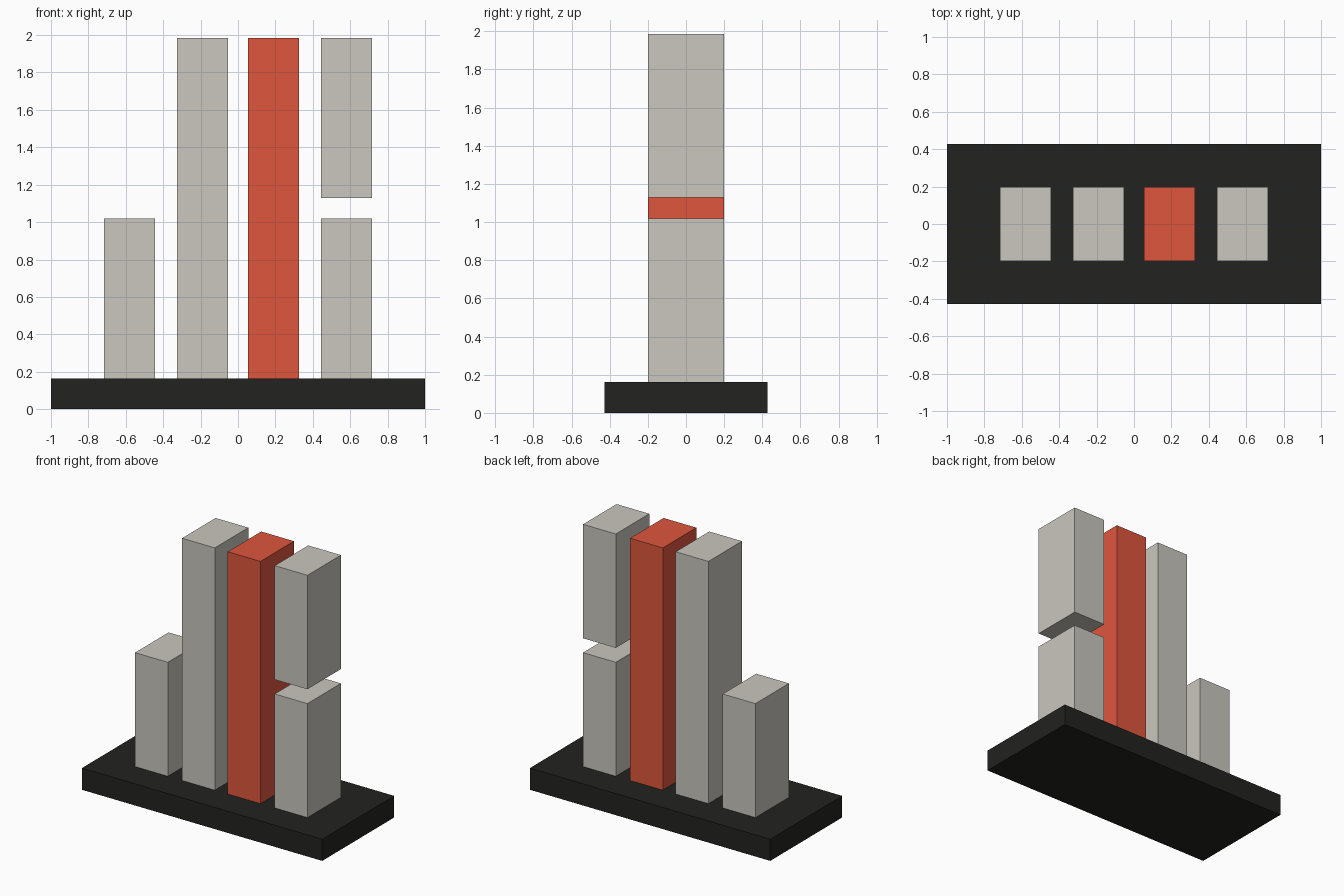
import bpy

if "Cube" in bpy.data.objects:
    bpy.data.objects.remove(bpy.data.objects["Cube"])


def material(name, color):
    mat = bpy.data.materials.new(name)
    mat.diffuse_color = (*color, 1.0)
    mat.use_nodes = True
    mat.node_tree.nodes["Principled BSDF"].inputs["Base Color"].default_value = mat.diffuse_color
    return mat


def block(name, x, half_x, half_y, z0, z1, mat):
    bpy.ops.mesh.primitive_cube_add(size=2, location=(x, 0, (z0 + z1) / 2))
    obj = bpy.context.object
    obj.name = name
    obj.scale = (half_x, half_y, (z1 - z0) / 2)
    bpy.ops.object.transform_apply(location=False, rotation=False, scale=True)
    obj.data.materials.append(mat)
    return obj


black = material("black", (0.016, 0.016, 0.0145))
stone = material("stone", (0.59, 0.57, 0.52))
red = material("red", (0.73, 0.093, 0.048))

BASE_TOP, MID, TOP = 0.163, 1.02, 1.985
BLOCK_HEIGHT = MID - BASE_TOP

# Plinth
block("base", 0, 1.0, 0.427, 0, BASE_TOP, black)

# Bars standing in a row; the last is split, its upper half floating
bars = [
    ("short_bar", -0.581, BASE_TOP, MID, stone),
    ("tall_bar", -0.190, BASE_TOP, TOP, stone),
    ("red_bar", 0.190, BASE_TOP, TOP, red),
    ("lower_split_bar", 0.581, BASE_TOP, MID, stone),
    ("upper_split_bar", 0.581, TOP - BLOCK_HEIGHT, TOP, stone),
]
for name, x, z0, z1, mat in bars:
    block(name, x, 0.136, 0.199, z0, z1, mat)
